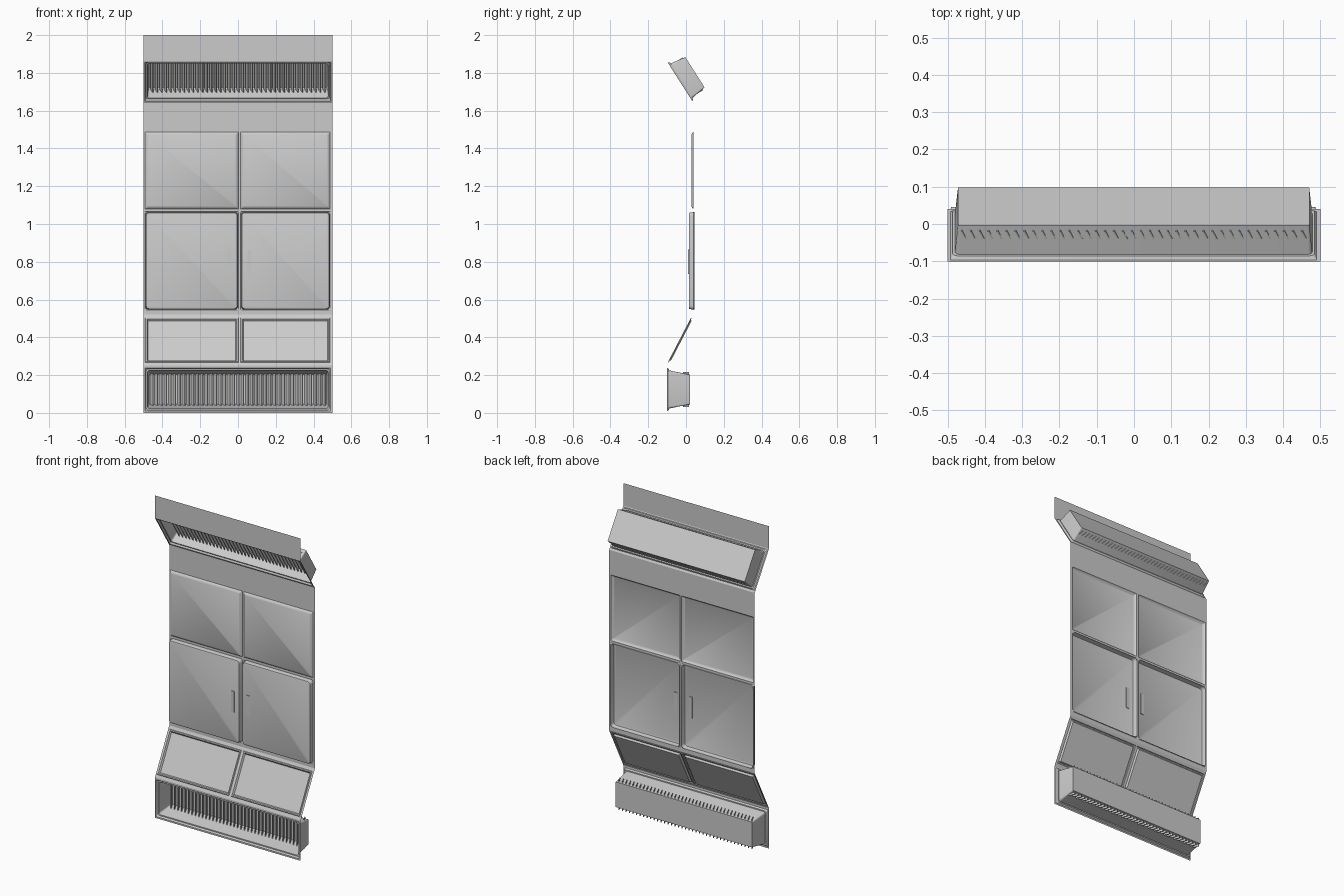
import bpy, bmesh, math
from mathutils import Vector, Matrix

if "Cube" in bpy.data.objects:
    bpy.data.objects.remove(bpy.data.objects["Cube"])

# Wall profile (y, z), bottom to top
P = [(-0.1, 0), (-0.1, 0.25), (0.04, 0.52), (0.04, 1.64), (-0.1, 1.86), (-0.1, 2)]
VENT = [(-0.492, 0.49)]
PAIR = [(-0.492, 0.002), (0.014, 0.488)]
# Openings per profile segment: (z low, z high, x ranges)
OPEN = {0: [(0.01, 0.238, VENT)],
        1: [(0.267, 0.503, PAIR)],
        2: [(0.545, 1.065, PAIR), (1.08, 1.487, PAIR)],
        3: [(1.651, 1.855, VENT)]}


def seg_matrix(i):
    """Local x = width, y = up the wall, z = out of the front."""
    a, b = Vector((0, *P[i])), Vector((0, *P[i + 1]))
    v = (b - a).normalized()
    u = Vector((1, 0, 0))
    m = Matrix((u, v, u.cross(v))).transposed().to_4x4()
    m.translation = a
    return m


def along(i, z):
    (y0, z0), (y1, z1) = P[i], P[i + 1]
    return math.hypot(y1 - y0, z1 - z0) * (z - z0) / (z1 - z0)


def finish(bm, name, smooth=False):
    me = bpy.data.meshes.new(name)
    bm.to_mesh(me)
    bm.free()
    ob = bpy.data.objects.new(name, me)
    bpy.context.collection.objects.link(ob)
    if smooth:
        bpy.ops.object.select_all(action='DESELECT')
        ob.select_set(True)
        bpy.context.view_layer.objects.active = ob
        bpy.ops.object.shade_smooth_by_angle(angle=math.radians(30))
    return ob


def rounded(x0, x1, y0, y1, r, z, n=4):
    pts = []
    for cx, cy, a in ((x1 - r, y1 - r, 0), (x0 + r, y1 - r, 90),
                      (x0 + r, y0 + r, 180), (x1 - r, y0 + r, 270)):
        for k in range(n + 1):
            t = math.radians(a + 90 * k / n)
            pts.append((cx + r * math.cos(t), cy + r * math.sin(t), z))
    return pts


def tray(name, seg, xr, zr, loops):
    """Stacked rounded outlines (x inset, y inset, depth, radius), capped at the last."""
    m = seg_matrix(seg)
    y0, y1 = along(seg, zr[0]), along(seg, zr[1])
    bm = bmesh.new()
    prev = None
    for ix, iy, d, r in loops:
        ring = [bm.verts.new(m @ Vector(p)) for p in
                rounded(xr[0] + ix, xr[1] - ix, y0 + iy, y1 - iy, r, d)]
        if prev:
            for k in range(len(ring)):
                j = (k + 1) % len(ring)
                bm.faces.new((prev[k], prev[j], ring[j], ring[k]))
        prev = ring
    bm.faces.new(prev)
    return finish(bm, name, True)


def boxes(name, seg, items):
    """Boxes on a wall segment: (centre, size, turn about the up axis)."""
    m = seg_matrix(seg)
    bm = bmesh.new()
    for c, s, turn in items:
        bmesh.ops.create_cube(bm, size=1, matrix=m @ Matrix.Translation(c)
                              @ Matrix.Rotation(turn, 4, 'Y') @ Matrix.Diagonal((*s, 1)))
    return finish(bm, name)


# Folded wall sheet with openings
bm = bmesh.new()
for i in range(5):
    m = seg_matrix(i)
    ops = OPEN.get(i, [])
    zs = sorted({P[i][1], P[i + 1][1], *[z for o in ops for z in o[:2]]})
    for za, zb in zip(zs, zs[1:]):
        holes = [h for o in ops if o[0] < (za + zb) / 2 < o[1] for h in o[2]]
        xs = sorted({-0.5, 0.5, *[x for h in holes for x in h]})
        for xa, xb in zip(xs, xs[1:]):
            if any(a < (xa + xb) / 2 < b for a, b in holes):
                continue
            ya, yb = along(i, za), along(i, zb)
            bm.faces.new([bm.verts.new(m @ Vector((x, y, 0))) for x, y in
                          ((xa, ya), (xb, ya), (xb, yb), (xa, yb))])
bmesh.ops.remove_doubles(bm, verts=bm.verts, dist=1e-5)
finish(bm, "wall_sheet")

# Vent boxes recessed behind the wall
R0 = 0.0005
tray("lower_vent_box", 0, VENT[0], OPEN[0][0][:2],
     [(0, 0, 0, R0), (0.006, 0.006, -0.01, 0.012), (0.012, 0.013, -0.01, 0.012),
      (0.022, 0.036, -0.122, 0.004)])
tray("upper_vent_box", 3, VENT[0], OPEN[3][0][:2],
     [(0, 0, 0, R0), (0.006, 0.006, -0.01, 0.012), (0.012, 0.013, -0.01, 0.012),
      (0.02, 0.026, -0.094, 0.004)])

# Angled vent slats
COUNT = 39
xs = [-0.456 + 0.912 * k / (COUNT - 1) for k in range(COUNT)]
turn = math.radians(25)
boxes("lower_vent_slats", 0,
      [(Vector((x, 0.123, -0.1)), (0.004, 0.186, 0.034), turn) for x in xs])
boxes("upper_vent_slats", 3,
      [(Vector((x, 0.133, -0.066)), (0.004, 0.204, 0.03), turn) for x in xs])

# Paired panels, doors and handles
for side, xr, hx in (("left", PAIR[0], -0.046), ("right", PAIR[1], 0.06)):
    tray(side + "_sloped_panel", 1, xr, OPEN[1][0][:2],
         [(0, 0, 0, R0), (0.003, 0.003, 0.005, 0.002), (0.009, 0.009, 0.005, 0.002),
          (0.015, 0.015, -0.006, 0.002)])
    tray(side + "_door", 2, xr, OPEN[2][0][:2],
         [(0, 0, 0, R0), (0.002, 0.002, -0.005, 0.018), (0.004, 0.004, 0.018, 0.018),
          (0.006, 0.006, 0.023, 0.017), (0.011, 0.011, 0.025, 0.014)])
    tray(side + "_upper_panel", 2, xr, OPEN[2][1][:2],
         [(0, 0, 0, R0), (0.004, 0.004, 0.006, 0.004), (0.014, 0.014, 0.012, 0.004)])
    boxes(side + "_handle", 2,
          [(Vector((hx, along(2, 0.8), 0.025)), (0.02, 0.13, 0.008), 0)])
